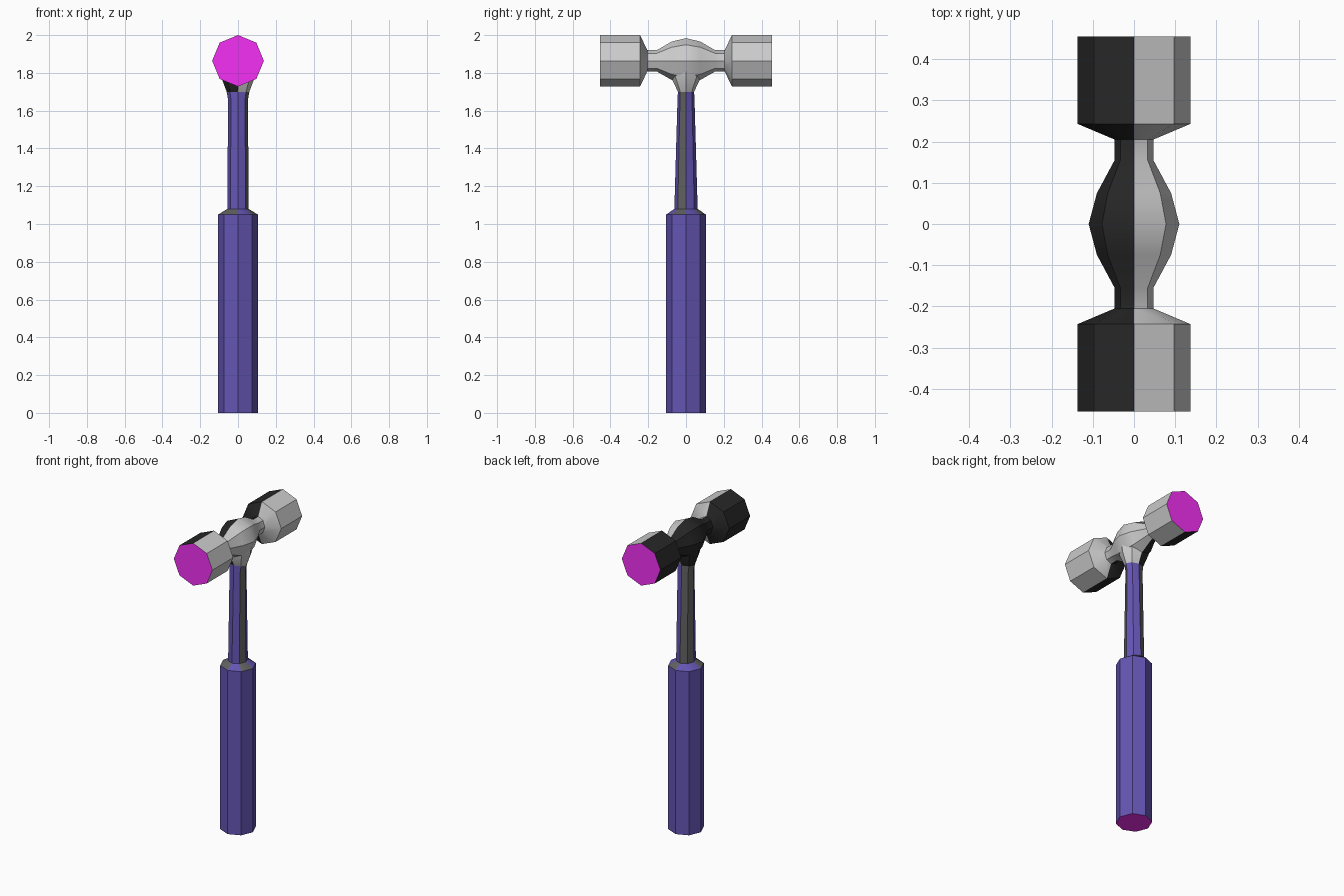
import bpy, bmesh, math

if "Cube" in bpy.data.objects:
    bpy.data.objects.remove(bpy.data.objects["Cube"])


def mat(name, rgb):
    m = bpy.data.materials.new(name)
    m.diffuse_color = (*rgb, 1)
    m.use_nodes = True
    m.node_tree.nodes["Principled BSDF"].inputs["Base Color"].default_value = m.diffuse_color
    return m


GREY = mat("steel", (0.8, 0.8, 0.8))
BLACK = mat("black", (0.02, 0.02, 0.02))
BLUE = mat("blue", (0.13, 0.09, 0.45))
DARK = mat("dark_grey", (0.12, 0.12, 0.12))
MAGENTA = mat("magenta", (0.9, 0.03, 0.9))
MATS = [GREY, BLACK, BLUE, DARK, MAGENTA]
N = 8


def loft(name, rings, place, colour, caps):
    """Octagon rings (t, ra, rb) joined into a closed tube.
    colour(ring, side) and caps give material indices."""
    bm = bmesh.new()
    loops = []
    for t, ra, rb in rings:
        loops.append([bm.verts.new(place(t, ra * math.cos(k * math.tau / N),
                                         rb * math.sin(k * math.tau / N)))
                      for k in range(N)])
    for i in range(len(loops) - 1):
        a, b = loops[i], loops[i + 1]
        for k in range(N):
            j = (k + 1) % N
            f = bm.faces.new((a[k], a[j], b[j], b[k]))
            f.material_index = colour(i, k)
    for loop, c in zip((loops[0], loops[-1]), caps):
        bm.faces.new(loop).material_index = c
    bmesh.ops.recalc_face_normals(bm, faces=bm.faces)
    me = bpy.data.meshes.new(name)
    bm.to_mesh(me)
    bm.free()
    for m in MATS:
        me.materials.append(m)
    ob = bpy.data.objects.new(name, me)
    bpy.context.collection.objects.link(ob)
    bpy.ops.object.select_all(action='DESELECT')
    ob.select_set(True)
    bpy.context.view_layer.objects.active = ob
    bpy.ops.object.shade_smooth_by_angle(angle=math.radians(30))
    return ob


def upright(t, a, b):
    return (a, b, t)


def along_y(t, a, b):
    return (a, t, 1.864 + b)


def half_black(i, k):
    return 1 if 2 <= k <= 5 else 0


# Grip with its sloped collar
loft("grip", [(0, .105, .105), (1.05, .105, .105), (1.08, .056, .062)], upright,
     lambda i, k: 3 if i == 1 and k in (1, 4, 5, 7) else 2, (4, 2))

# Tapering shaft
loft("shaft", [(1.07, .056, .062), (1.66, .053, .045), (1.70, .06, .043)], upright,
     lambda i, k: 3 if k in (2, 3, 7) else 2, (2, 2))

# Flared neck under the head
loft("neck", [(1.70, .06, .043), (1.775, .088, .078), (1.84, .09, .078)], upright,
     half_black, (0, 0))

# Double-faced head: half profile mirrored about the centre
half = [(.455, .137, .136), (.243, .137, .136), (.205, .047, .056),
        (.155, .047, .056), (.075, .09, .102)]
rings = [(-y, a, b) for y, a, b in half] + [(0, .11, .12)] + half[::-1]
loft("head", rings, along_y, half_black, (4, 4))
